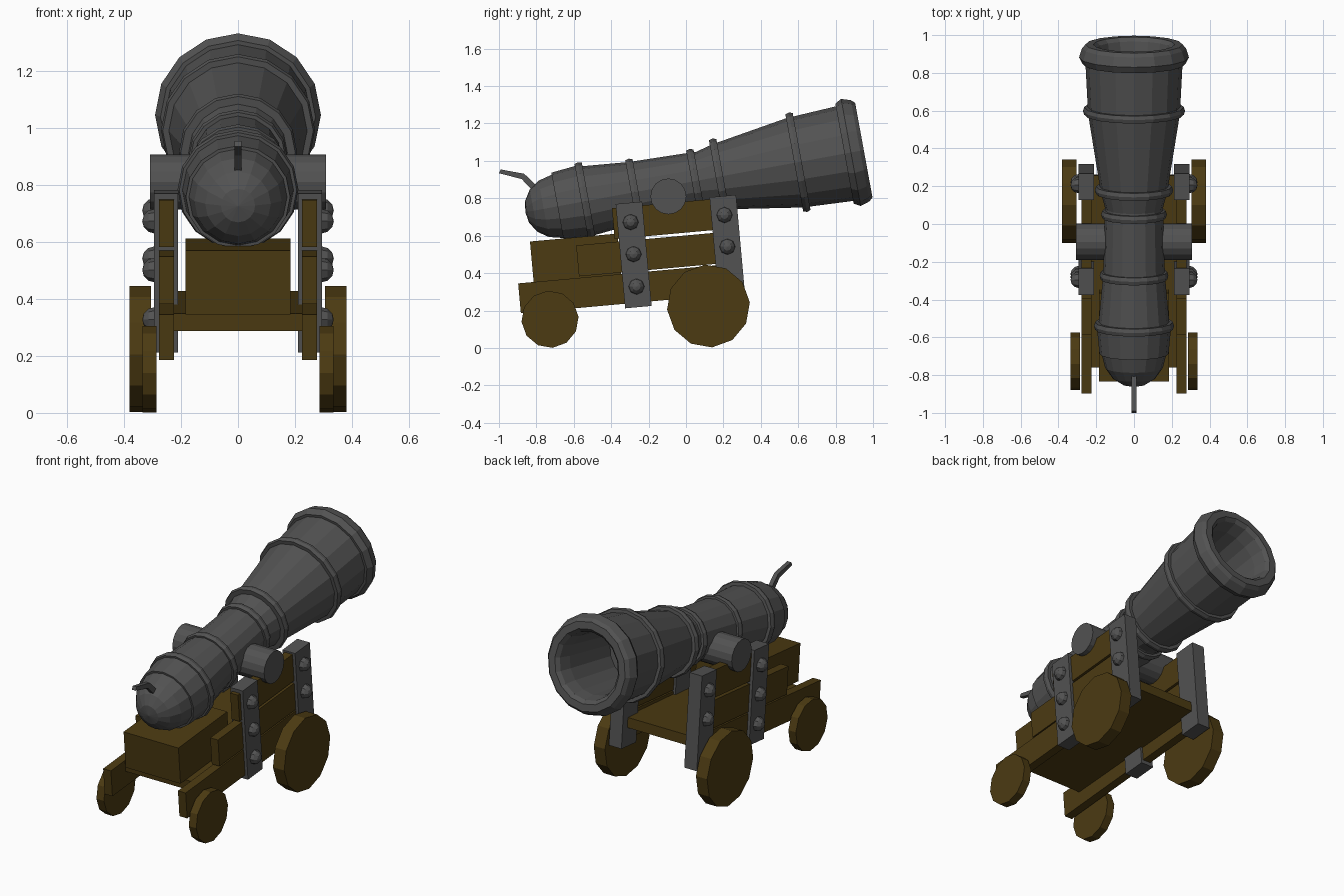
import bpy, bmesh, math
from mathutils import Matrix, Vector

if "Cube" in bpy.data.objects:
    bpy.data.objects.remove(bpy.data.objects["Cube"])


def material(name, rgb):
    m = bpy.data.materials.new(name)
    m.diffuse_color = (*rgb, 1)
    m.use_nodes = True
    m.node_tree.nodes["Principled BSDF"].inputs["Base Color"].default_value = m.diffuse_color
    return m


IRON = material("dark_iron", (0.085, 0.085, 0.085))
WOOD = material("brown_wood", (0.072, 0.043, 0.006))
TILT = math.radians(5.2)      # slope of the carriage
AIM = math.radians(10.4)      # elevation of the barrel


def finish(name, bm, mat, matrix=None):
    if matrix is not None:
        bm.transform(matrix)
    bmesh.ops.recalc_face_normals(bm, faces=bm.faces)
    me = bpy.data.meshes.new(name)
    bm.to_mesh(me)
    bm.free()
    me.materials.append(mat)
    ob = bpy.data.objects.new(name, me)
    bpy.context.collection.objects.link(ob)
    return ob


def box(name, center, size, mat, tilt=TILT):
    bm = bmesh.new()
    bmesh.ops.create_cube(bm, size=1, matrix=Matrix.Diagonal((*size, 1)))
    return finish(name, bm, mat, Matrix.Translation(center) @ Matrix.Rotation(tilt, 4, 'X'))


def disc(name, center, radius, width, sides, mat, turn=0):
    # cylinder lying along x
    bm = bmesh.new()
    bmesh.ops.create_cone(bm, cap_ends=True, segments=sides, radius1=radius,
                          radius2=radius, depth=width)
    return finish(name, bm, mat, Matrix.Translation(center) @ Matrix.Rotation(turn, 4, 'X')
                  @ Matrix.Rotation(math.pi / 2, 4, 'Y'))


def lathe(name, profile, sides, mat, matrix):
    # closed surface of revolution about local z, profile = (height, radius)
    bm = bmesh.new()
    rings = []
    for h, r in profile:
        if r == 0:
            rings.append([bm.verts.new((0, 0, h))] * sides)
        else:
            rings.append([bm.verts.new((r * math.cos(a), r * math.sin(a), h))
                          for a in (2 * math.pi * i / sides for i in range(sides))])
    for a, b in zip(rings, rings[1:]):
        for i in range(sides):
            j = (i + 1) % sides
            bm.faces.new(list(dict.fromkeys((a[i], a[j], b[j], b[i]))))
    return finish(name, bm, mat, matrix)


# barrel: rounded breech, tapering tube, flared muzzle and hollow bore
profile = [(-0.175, 0), (-0.165, 0.06), (-0.13, 0.115), (-0.075, 0.153), (0, 0.172),
           (0, 0.183), (0.13, 0.195), (0.17, 0.187), (0.42, 0.164), (0.73, 0.155),
           (0.78, 0.152), (0.87, 0.176), (1.29, 0.243), (1.56, 0.257), (1.56, 0.272),
           (1.595, 0.291), (1.645, 0.275), (1.665, 0.257), (1.665, 0.215),
           (1.645, 0.195), (1.57, 0.18), (1.2, 0.165), (1.2, 0)]
aim = Matrix.Translation((0, -0.687, 0.757)) @ Matrix.Rotation(AIM - math.pi / 2, 4, 'X')
lathe("barrel", profile, 16, IRON, aim)

# raised bands round the barrel
for s, r in ((0.15, 0.212), (0.42, 0.182), (0.75, 0.174), (0.88, 0.207), (1.307, 0.27)):
    inner = r - 0.05
    lathe("barrel_band", [(s - 0.02, inner), (s - 0.02, r - 0.006), (s, r), (s + 0.02, r - 0.006),
                          (s + 0.02, inner)], 16, IRON, aim)

# trunnion
disc("trunnion", (0, -0.094, 0.81), 0.096, 0.616, 16, IRON)

# fuse: bent strip narrowing toward the tip
bm = bmesh.new()
prev = None
for y, z, t in ((-0.80, 0.845, 0.016), (-0.872, 0.917, 0.014), (-0.995, 0.944, 0.01)):
    ring = [bm.verts.new((sx * 0.013, y + sz * t * 0.5, z + sz * t))
            for sx, sz in ((-1, -1), (1, -1), (1, 1), (-1, 1))]
    if prev:
        for i in range(4):
            j = (i + 1) % 4
            bm.faces.new((prev[i], prev[j], ring[j], ring[i]))
    else:
        bm.faces.new(ring)
    prev = ring
bm.faces.new(prev)
finish("fuse", bm, IRON)

# carriage bed and breech block
box("carriage_floor", (0, -0.25, 0.358), (0.45, 1.02, 0.06), WOOD, math.radians(4.5))
box("breech_block", (0, -0.59, 0.478), (0.368, 0.47, 0.225), WOOD)

up = Vector((0, -math.sin(TILT), math.cos(TILT)))
for side in (-1, 1):
    # stepped cheek planks
    for name, y, z, length, height in (("lower_plank", -0.31, 0.318, 1.165, 0.16),
                                       ("middle_plank", -0.155, 0.504, 0.853, 0.166),
                                       ("upper_plank", -0.085, 0.692, 0.61, 0.166)):
        box(name, (side * 0.251, y, z), (0.052, length, height), WOOD)
    # iron straps with bolts
    for name, y, z, bolts in (("rear_strap", -0.28, 0.497, (0.176, 0.004, -0.17)),
                              ("front_strap", 0.222, 0.533, (0.178, 0.008))):
        center = Vector((side * 0.253, y, z))
        box(name, center, (0.084, 0.142, 0.56), IRON)
        for h in bolts:
            bm = bmesh.new()
            bmesh.ops.create_uvsphere(bm, u_segments=8, v_segments=6, radius=0.043)
            finish("bolt", bm, IRON, Matrix.Translation(center + up * h + Vector((side * 0.04, 0, 0)))
                   @ Matrix.Rotation(math.pi / 2, 4, 'Y'))
    # wheels
    disc("large_wheel", (side * 0.343, 0.12, 0.224), 0.222, 0.075, 12, WOOD, math.radians(5))
    disc("small_wheel", (side * 0.31, -0.727, 0.153), 0.153, 0.05, 12, WOOD, math.radians(5))
